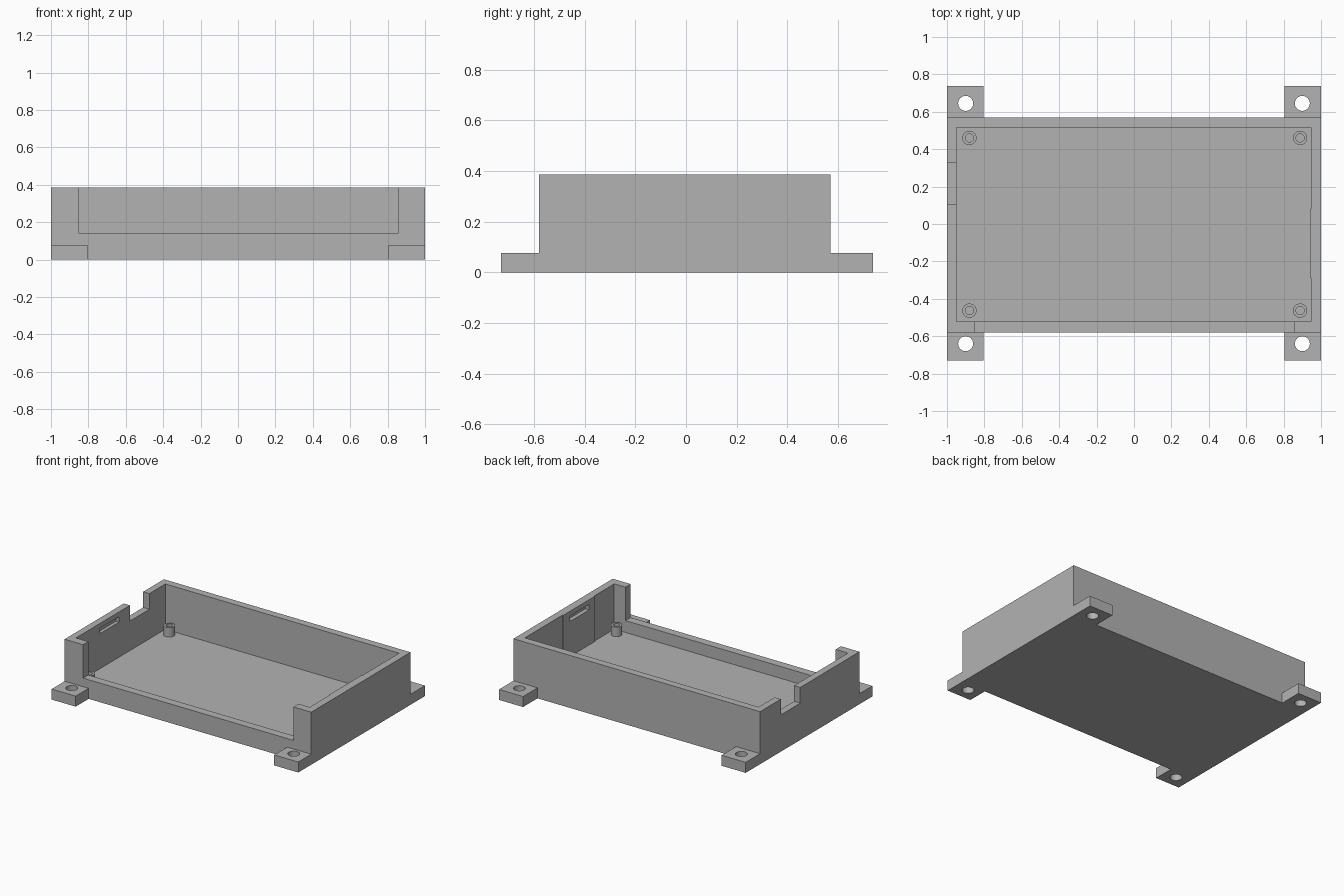
import bpy
import math

if "Cube" in bpy.data.objects:
    bpy.data.objects.remove(bpy.data.objects["Cube"], do_unlink=True)

GREY = (0.45, 0.45, 0.45, 1.0)
grey = bpy.data.materials.new("plain grey")
grey.use_nodes = True
grey.diffuse_color = GREY
grey.node_tree.nodes["Principled BSDF"].inputs["Base Color"].default_value = GREY

HEIGHT, FLOOR, TAB_TOP, POST_TOP = 0.385, 0.053, 0.077, 0.122
FRONT, BACK = -0.58, 0.57
ABOVE = HEIGHT + 0.1


def box(name, x, y, z):
    """Box from its (min, max) range along each axis."""
    bpy.ops.mesh.primitive_cube_add(size=1)
    ob = bpy.context.object
    ob.name = name
    ob.location = [(a + b) / 2 for a, b in (x, y, z)]
    ob.scale = [b - a for a, b in (x, y, z)]
    bpy.ops.object.transform_apply(location=True, rotation=False, scale=True)
    ob.data.materials.append(grey)
    return ob


def cylinder(name, x, y, radius, z):
    bpy.ops.mesh.primitive_cylinder_add(vertices=40, radius=radius, depth=z[1] - z[0],
                                        location=(x, y, sum(z) / 2))
    ob = bpy.context.object
    ob.name = name
    ob.data.materials.append(grey)
    return ob


def cut(ob, cutter):
    """Subtract the cutter from the part and remove the cutter."""
    cutter.hide_render = True
    mod = ob.modifiers.new("cut", 'BOOLEAN')
    mod.operation = 'DIFFERENCE'
    mod.solver = 'EXACT'
    mod.object = cutter
    bpy.ops.object.select_all(action='DESELECT')
    ob.select_set(True)
    bpy.context.view_layer.objects.active = ob
    bpy.ops.object.modifier_apply(modifier=mod.name)
    bpy.data.objects.remove(cutter, do_unlink=True)


def smooth(ob):
    bpy.ops.object.select_all(action='DESELECT')
    ob.select_set(True)
    bpy.context.view_layer.objects.active = ob
    bpy.ops.object.shade_smooth_by_angle(angle=math.radians(30))


# Open tray: solid block with the cavity and openings removed
tray = box("tray", (-1, 1), (FRONT, BACK), (0, HEIGHT))
openings = [
    ("cavity", (-0.95, 0.94), (-0.52, 0.515), (FLOOR, ABOVE)),
    # Shallow relief on the left wall either side of its thicker middle
    ("relief_back", (0.8, 0.946), (0.08, 0.515), (FLOOR, ABOVE)),
    ("relief_front", (0.8, 0.946), (-0.52, -0.29), (FLOOR, ABOVE)),
    # Wide front opening and small notch in the right wall
    ("front_opening", (-0.85, 0.855), (-0.7, -0.5), (0.14, ABOVE)),
    ("side_notch", (-1.1, -0.9), (0.105, 0.33), (0.27, ABOVE)),
    # Lid catch slots inside both end walls
    ("slot_right", (-0.975, -0.9), (-0.24, -0.02), (0.31, 0.35)),
    ("slot_left", (0.9, 0.97), (-0.22, 0.0), (0.31, 0.35)),
]
for opening in openings:
    cut(tray, box(*opening))

# Four mounting tabs with screw holes, and four hollow posts inside
for side, sx in (("left", 1), ("right", -1)):
    for end, y_range, hole_y, post_y in (("front", (-0.73, FRONT), -0.64, -0.463),
                                         ("back", (BACK, 0.737), 0.645, 0.46)):
        x_range = sorted((sx * 0.805, sx))
        tab = box(f"{end}_{side}_tab", x_range, y_range, (0, TAB_TOP))
        cut(tab, cylinder("hole", sx * 0.9, hole_y, 0.04, (-0.1, 0.2)))
        smooth(tab)

        post_x = sx * 0.884 + 0.004
        post = cylinder(f"{end}_{side}_post", post_x, post_y, 0.038, (FLOOR - 0.01, POST_TOP))
        cut(post, cylinder("bore", post_x, post_y, 0.022, (FLOOR, 0.2)))
        smooth(post)
